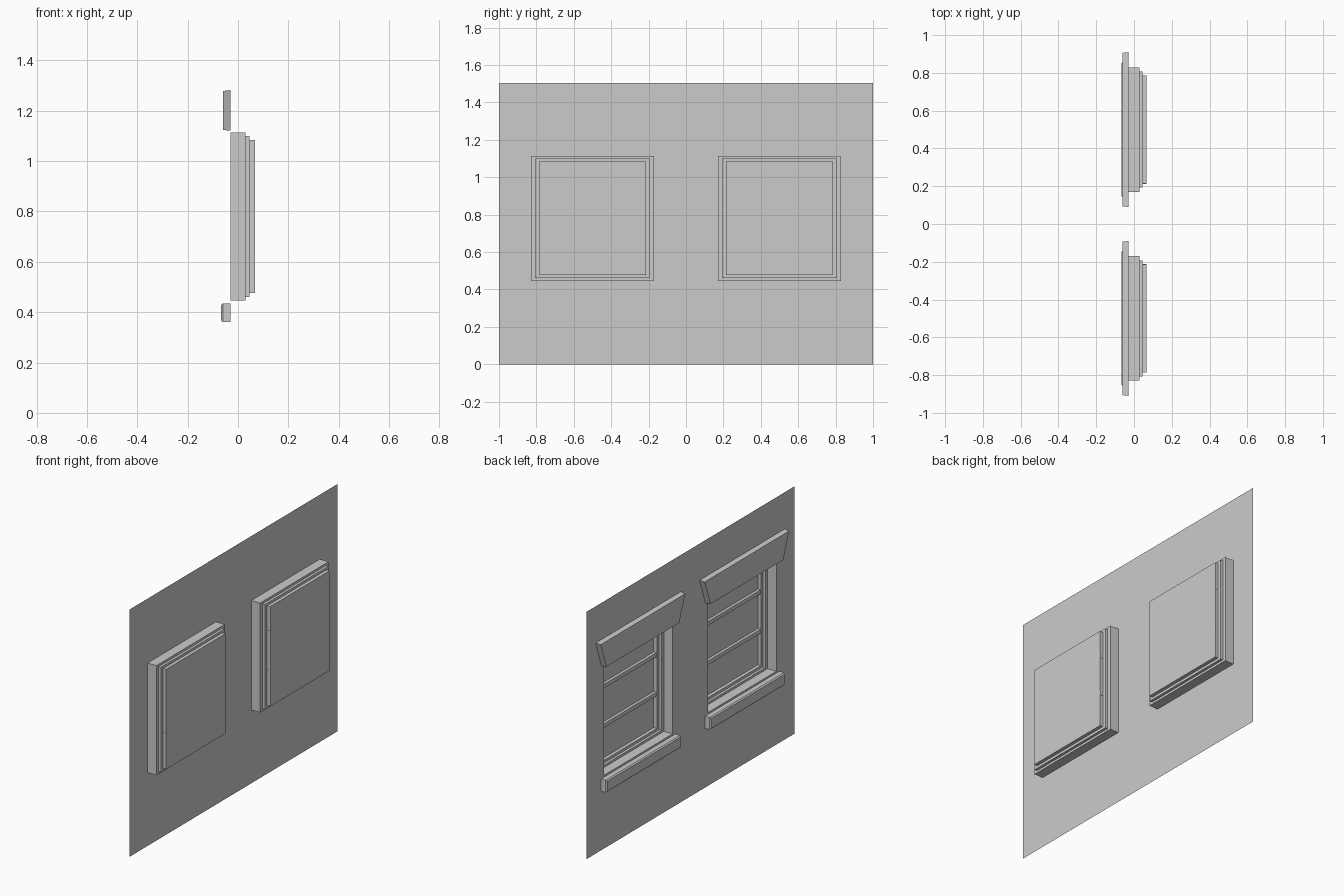
import bpy
import bmesh

cube = bpy.data.objects.get("Cube")
if cube:
    bpy.data.objects.remove(cube, do_unlink=True)

grey = bpy.data.materials.new("plain_grey")
grey.use_nodes = True
COLOUR = (0.6, 0.6, 0.6, 1)
grey.diffuse_color = COLOUR
grey.node_tree.nodes["Principled BSDF"].inputs["Base Color"].default_value = COLOUR

WALL_X = -0.029
HEIGHT = 1.505

# Nested recess outlines: y low, y high, z low, z high
OUTER = (0.17, 0.828, 0.446, 1.113)
MIDDLE = (0.193, 0.807, 0.46, 1.099)
INNER = (0.215, 0.786, 0.476, 1.084)


def finish(name, bm):
    mesh = bpy.data.meshes.new(name)
    bm.to_mesh(mesh)
    bm.free()
    mesh.materials.append(grey)
    obj = bpy.data.objects.new(name, mesh)
    bpy.context.collection.objects.link(obj)
    return obj


def ring(bm, x, rect, side):
    """Rectangle of vertices in a plane of constant x."""
    y0, y1, z0, z1 = rect
    corners = [(y0, z0), (y1, z0), (y1, z1), (y0, z1)]
    return [bm.verts.new((x, y * side, z)) for y, z in corners]


def bridge(bm, a, b):
    for i in range(len(a)):
        j = (i + 1) % len(a)
        bm.faces.new((a[i], a[j], b[j], b[i]))


def block(name, x0, x1, rect, side):
    """Solid box, returned with consistent outward normals."""
    bm = bmesh.new()
    a, b = ring(bm, x0, rect, side), ring(bm, x1, rect, side)
    bridge(bm, a, b)
    bm.faces.new(a)
    bm.faces.new(b)
    bmesh.ops.recalc_face_normals(bm, faces=bm.faces)
    return finish(name, bm)


# Wall sheet: grid of panels leaving the two openings free
bm = bmesh.new()
y_half = [OUTER[0], OUTER[1], 1]
ys = [-y for y in reversed(y_half)] + y_half
zs = [0, OUTER[2], OUTER[3], HEIGHT]
grid = [[bm.verts.new((WALL_X, y, z)) for z in zs] for y in ys]
for i in range(len(ys) - 1):
    for k in range(len(zs) - 1):
        if not (k == 1 and i in (1, 3)):
            bm.faces.new((grid[i][k], grid[i + 1][k],
                          grid[i + 1][k + 1], grid[i][k + 1]))
finish("wall", bm)

for side, label in ((-1, "first"), (1, "second")):
    # Stepped recess closed by the pane
    bm = bmesh.new()
    steps = [(WALL_X, OUTER), (0.03, OUTER), (0.03, MIDDLE),
             (0.046, MIDDLE), (0.046, INNER), (0.067, INNER)]
    rings = [ring(bm, x, rect, side) for x, rect in steps]
    for a, b in zip(rings, rings[1:]):
        bridge(bm, a, b)
    bm.faces.new(rings[-1])
    bmesh.ops.recalc_face_normals(bm, faces=bm.faces)
    finish(label + "_window_recess", bm)

    # Horizontal glazing bars
    for n, z in enumerate((0.685, 0.925)):
        block(f"{label}_glazing_bar_{n + 1}", 0.048, 0.066,
              (INNER[0] - 0.002, INNER[1] + 0.001, z - 0.012, z + 0.012), side)

    # Sill with chamfered outer edges
    sill = block(label + "_sill", -0.067, WALL_X, (0.142, 0.858, 0.36, 0.435), side)
    bm = bmesh.new()
    bm.from_mesh(sill.data)
    front = [e for e in bm.edges if all(v.co.x < -0.06 for v in e.verts)]
    bmesh.ops.bevel(bm, geom=front, offset=0.007, segments=1, affect='EDGES')
    bm.to_mesh(sill.data)
    bm.free()

    # Flared lintel, slightly smaller at its outer face
    bm = bmesh.new()
    loops = []
    for x, inset in ((WALL_X, 0), (-0.06, 0.004)):
        corners = [(0.354, 1.121 + inset / 2), (0.41, 1.282 - inset)]
        points = [(0.5 - (w - inset), z) for w, z in corners]
        points += [(0.5 + (w - inset), z) for w, z in reversed(corners)]
        loops.append([bm.verts.new((x, y * side, z)) for y, z in points])
    bridge(bm, *loops)
    for loop in loops:
        bm.faces.new(loop)
    bmesh.ops.recalc_face_normals(bm, faces=bm.faces)
    finish(label + "_lintel", bm)
